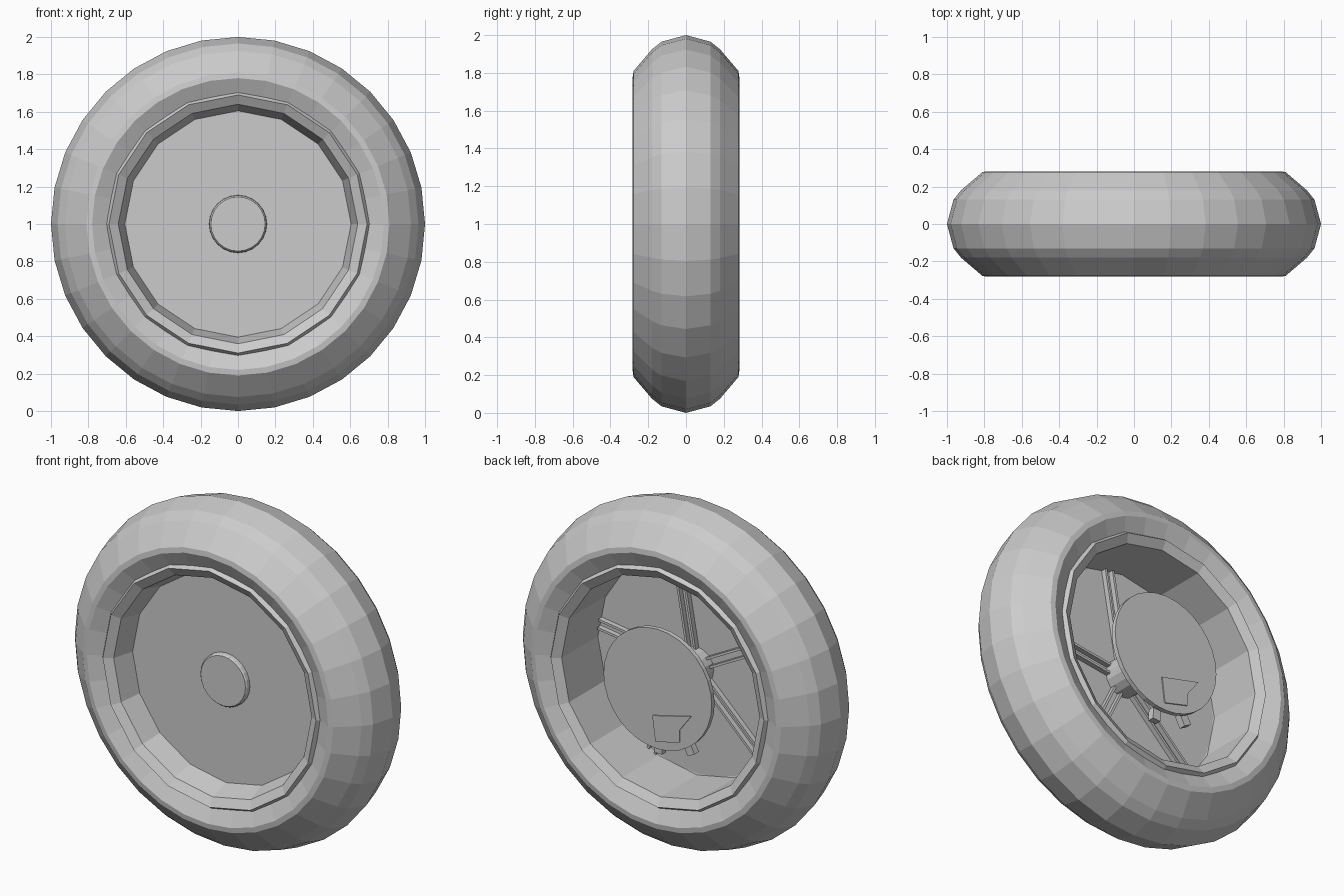
import bpy, bmesh, math
from mathutils import Matrix, Vector

if "Cube" in bpy.data.objects:
    bpy.data.objects.remove(bpy.data.objects["Cube"])

grey = bpy.data.materials.new("plain_grey")
grey.diffuse_color = (0.6, 0.6, 0.6, 1)
grey.use_nodes = True
grey.node_tree.nodes["Principled BSDF"].inputs["Base Color"].default_value = grey.diffuse_color
CENTRE = Vector((0, 0, 1))


def finish(bm, name):
    """Turn a bmesh into a flat-shaded object."""
    bmesh.ops.recalc_face_normals(bm, faces=bm.faces)
    mesh = bpy.data.meshes.new(name)
    bm.to_mesh(mesh)
    bm.free()
    mesh.materials.append(grey)
    obj = bpy.data.objects.new(name, mesh)
    bpy.context.collection.objects.link(obj)
    return obj


def lathe(name, profile, sides):
    """Revolve (radius, y) points round the axle; radius 0 ends make caps."""
    bm = bmesh.new()
    rings = []
    for r, y in profile:
        if r == 0:
            rings.append([bm.verts.new((0, y, 1))] * sides)
        else:
            rings.append([bm.verts.new((r * math.sin(a), y, 1 + r * math.cos(a)))
                          for a in (2 * math.pi * i / sides for i in range(sides))])
    for a, b in zip(rings, rings[1:]):
        for i in range(sides):
            j = (i + 1) % sides
            bm.faces.new(list(dict.fromkeys((a[i], a[j], b[j], b[i]))))
    return finish(bm, name)


def radial_box(name, angle, r0, r1, width, y0, y1, skew=0.0):
    """Box running outwards from the axle at an angle in the wheel plane."""
    bm = bmesh.new()
    size = Matrix.Diagonal((r1 - r0, y1 - y0, width, 1))
    place = (Matrix.Translation(CENTRE) @ Matrix.Rotation(-math.radians(angle), 4, 'Y')
             @ Matrix.Translation(((r0 + r1) / 2, (y0 + y1) / 2, skew)))
    bmesh.ops.create_cube(bm, size=1, matrix=place @ size)
    return finish(bm, name)


# Tyre: rounded tread and flat sidewalls
half = [(0.68, -0.235), (0.78, -0.282), (0.81, -0.278), (0.925, -0.18), (0.965, -0.13)]
tyre = half + [(1.0, 0)] + [(r, -y) for r, y in reversed(half)]
lathe("tyre", tyre, 32)

# Rim: raised lips with a deep barrel open to the back
lathe("rim", [(0.71, -0.235), (0.69, -0.265), (0.64, -0.235), (0.605, -0.11), (0.64, -0.10),
              (0.64, 0.235), (0.69, 0.265), (0.71, 0.235)], 16)

# Recessed front cover and its centre cap
lathe("front_cover", [(0, -0.11), (0.61, -0.11), (0.63, -0.10), (0, -0.10)], 32)
lathe("centre_cap", [(0.155, -0.105), (0.152, -0.13), (0.145, -0.138), (0, -0.138)], 24)

# Axle hub joining the cover to the brake disc
lathe("axle_hub", [(0, -0.10), (0.11, -0.10), (0.11, 0.225), (0, 0.225)], 16)

# Brake disc at the back
lathe("brake_disc", [(0, 0.22), (0.33, 0.22), (0.35, 0.235), (0.35, 0.262), (0, 0.262)], 32)

# Five spokes, each a pair of thin ribs on the cover
for k in range(5):
    for side in (-1, 1):
        radial_box(f"spoke_{k}_{side}", 8 + 72 * k, 0.08, 0.625, 0.014,
                   -0.105, -0.07, 0.025 * side)

# Small brake fittings under the disc
for k, angle in enumerate((242, 274)):
    radial_box(f"brake_fitting_{k}", angle, 0.33, 0.40, 0.05, 0.18, 0.22)

# Thin plate on the back of the brake disc
bm = bmesh.new()
outline = [(0.03, 0.84), (-0.22, 0.90), (-0.145, 0.80), (-0.145, 0.73), (0.01, 0.69)]
low = [bm.verts.new((x, 0.261, z)) for x, z in outline]
high = [bm.verts.new((x, 0.269, z)) for x, z in outline]
bm.faces.new(low)
bm.faces.new(high)
for i in range(len(outline)):
    j = (i + 1) % len(outline)
    bm.faces.new((low[i], low[j], high[j], high[i]))
finish(bm, "disc_plate")
